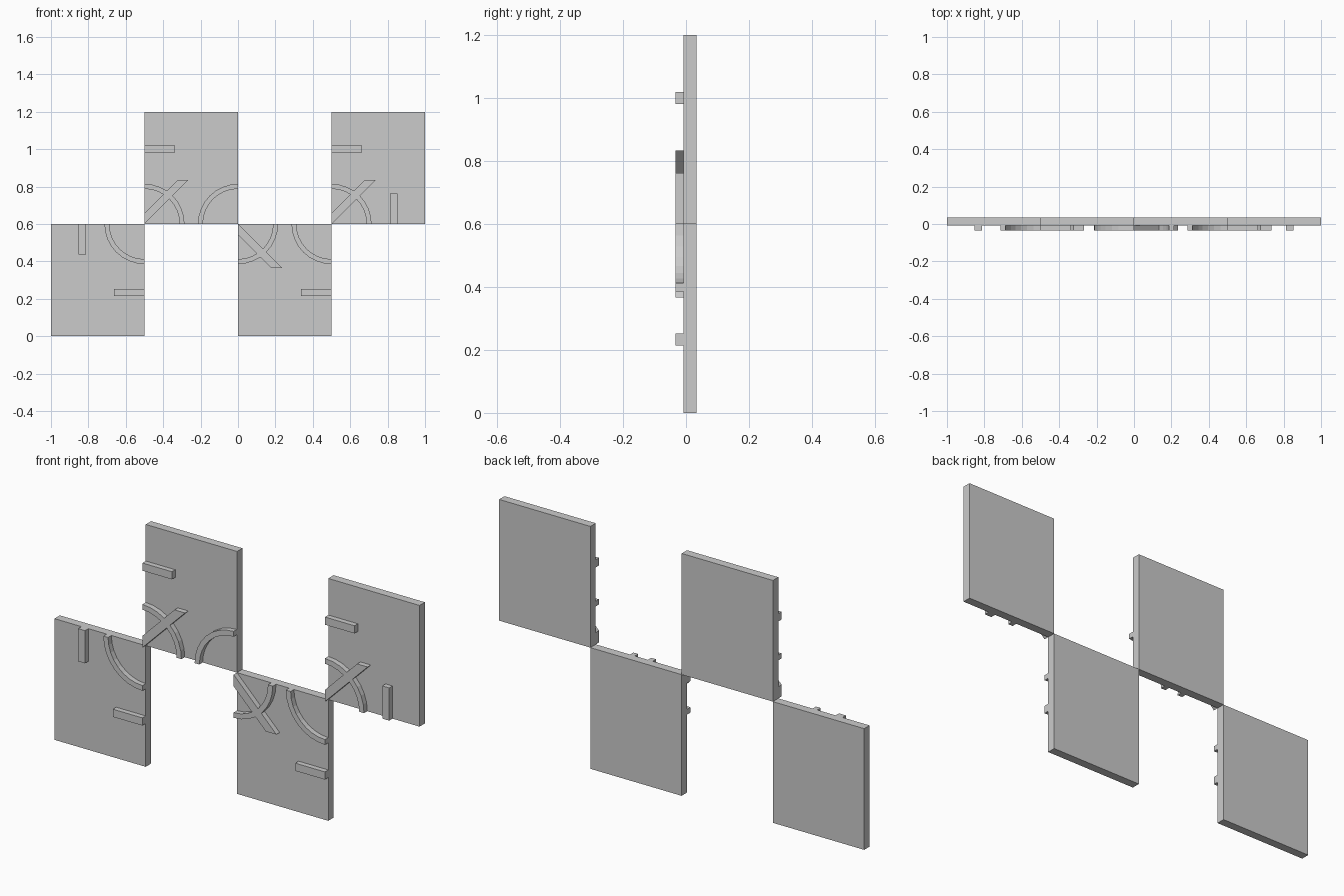
import bpy
import bmesh
from math import cos, sin, pi

if "Cube" in bpy.data.objects:
    bpy.data.objects.remove(bpy.data.objects["Cube"])

BACK, FACE, RAISED = 0.034, -0.008, -0.034
W, H = 0.5, 0.6


def prism(name, pts, y0, y1):
    """Extrude an XZ outline between two depths."""
    bm = bmesh.new()
    face = bm.faces.new([bm.verts.new((x, y0, z)) for x, z in pts])
    ext = bmesh.ops.extrude_face_region(bm, geom=[face])
    for v in ext["geom"]:
        if isinstance(v, bmesh.types.BMVert):
            v.co.y = y1
    bmesh.ops.recalc_face_normals(bm, faces=bm.faces)
    mesh = bpy.data.meshes.new(name)
    bm.to_mesh(mesh)
    bm.free()
    obj = bpy.data.objects.new(name, mesh)
    bpy.context.collection.objects.link(obj)
    return obj


def box(name, x0, x1, z0, z1, y0=FACE, y1=RAISED):
    return prism(name, [(x0, z0), (x1, z0), (x1, z1), (x0, z1)], y0, y1)


def arc(name, cx, sx, sz, r0=0.188, r1=0.214, n=8):
    """Quarter ring about a panel corner on the middle line."""
    angles = [i * pi / 2 / n for i in range(n + 1)]
    ring = [(r1, a) for a in angles] + [(r0, a) for a in reversed(angles)]
    prism(name, [(cx + sx * r * cos(a), H + sz * r * sin(a)) for r, a in ring],
          FACE, RAISED)


def diagonal(name, cx, sz):
    """Slanted strip running out of a corner, with a level end."""
    pts = [(0, 0), (0.234, 0.234), (0.176, 0.234), (0, 0.058)]
    prism(name, [(cx + x, H + sz * z) for x, z in pts], FACE, RAISED)


# Four panels in a checkered arrangement
for i in range(4):
    x, z = -1 + i * W, (i % 2) * H
    box(f"panel_{i + 1}", x, x + W, z, z + H, FACE, BACK)

# Quarter-ring ribs: corner x, horizontal and vertical direction
for i, (cx, sx, sz) in enumerate([(-0.5, -1, -1), (-0.5, 1, 1), (0, -1, 1),
                                  (0, 1, -1), (0.5, -1, -1), (0.5, 1, 1)]):
    arc(f"arc_rib_{i + 1}", cx, sx, sz)

# Diagonal ribs
for i, (cx, sz) in enumerate([(-0.5, 1), (0, -1), (0.5, 1)]):
    diagonal(f"diagonal_rib_{i + 1}", cx, sz)

# Short straight ribs
L, T = 0.162, 0.019
for i, (x, z) in enumerate([(-0.5 - L, 0.233), (-0.5, 1.0), (0.5 - L, 0.233), (0.5, 1.0)]):
    box(f"level_rib_{i + 1}", x, x + L, z - T, z + T)
for i, (x, z) in enumerate([(-0.833, H - L), (0.833, H)]):
    box(f"upright_rib_{i + 1}", x - T, x + T, z, z + L)
